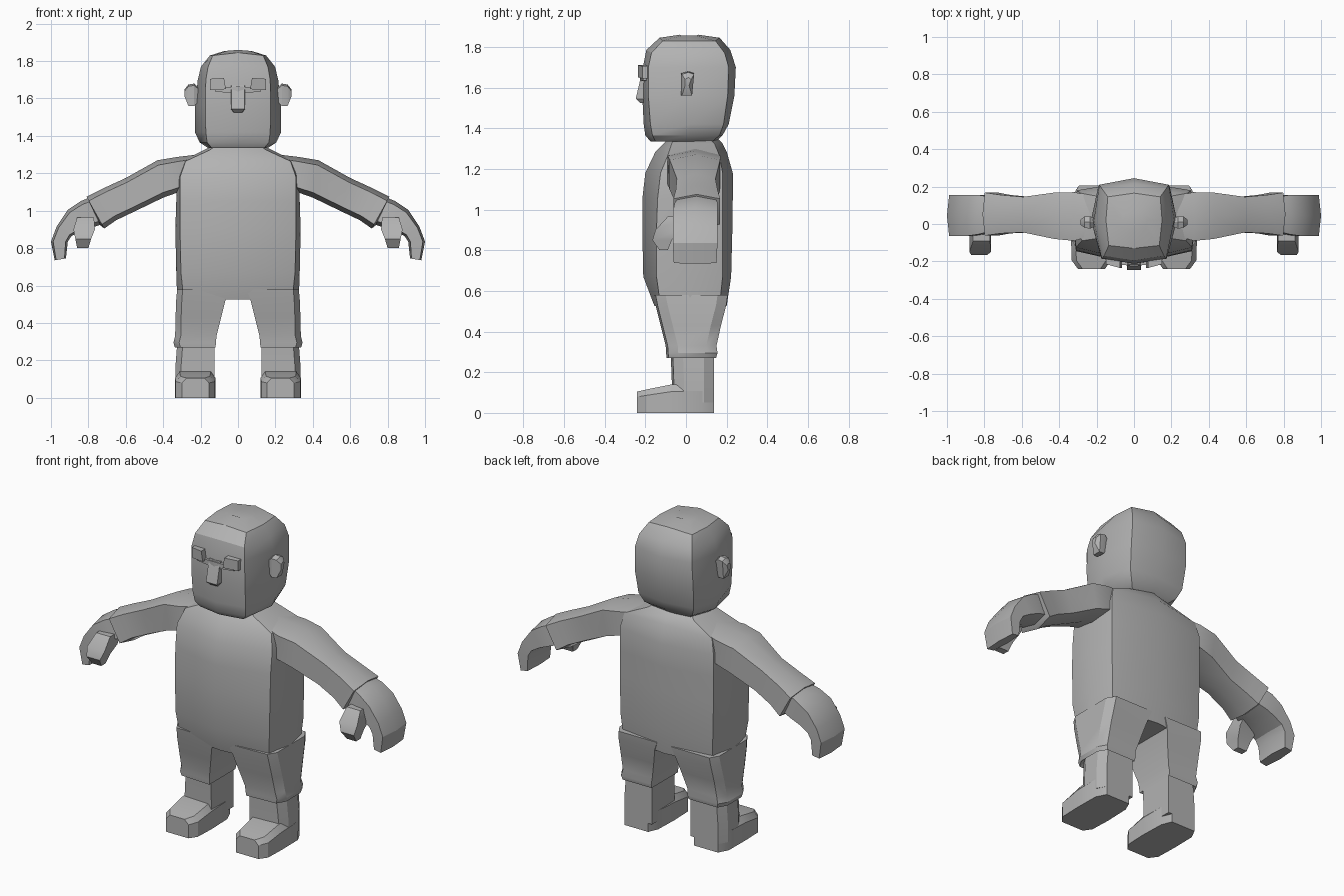
import bpy, bmesh, math

grey = bpy.data.materials.new("plain_grey")
grey.diffuse_color = (0.45, 0.45, 0.45, 1)


def loft(name, rings, angle=30):
    """Skin a closed solid through rings that have equal point counts."""
    bm = bmesh.new()
    loops = [[bm.verts.new(p) for p in r] for r in rings]
    n = len(loops[0])
    for a, b in zip(loops, loops[1:]):
        for i in range(n):
            j = (i + 1) % n
            bm.faces.new((a[i], a[j], b[j], b[i]))
    bm.faces.new(loops[0][::-1])
    bm.faces.new(loops[-1])
    bmesh.ops.recalc_face_normals(bm, faces=bm.faces)
    me = bpy.data.meshes.new(name)
    bm.to_mesh(me)
    bm.free()
    me.materials.append(grey)
    ob = bpy.data.objects.new(name, me)
    bpy.context.collection.objects.link(ob)
    bpy.ops.object.select_all(action='DESELECT')
    ob.select_set(True)
    bpy.context.view_layer.objects.active = ob
    bpy.ops.object.shade_smooth_by_angle(angle=math.radians(angle))
    return ob


def pair(name, rings, angle=30):
    """Build a part on +x and its mirror image on -x."""
    loft(name + "_right", rings, angle)
    loft(name + "_left", [[(-x, y, z) for x, y, z in r] for r in rings], angle)


def body_ring(z, fc, fx, fy, sx, bx, by, bc, drop=0):
    """Symmetric ring: front centre, front corner, side, back corner, back centre."""
    half = [(fx, fy, z - drop), (sx, 0.02, z - drop), (bx, by, z - drop)]
    return ([(0, fc, z)] + half + [(0, bc, z)]
            + [(-x, y, h) for x, y, h in half[::-1]])


# Head
loft("head", [body_ring(*r) for r in [
    (1.335, -.175, .14, -.15, .16, .12, .13, .15),
    (1.365, -.20, .165, -.165, .205, .155, .165, .18),
    (1.42, -.208, .172, -.175, .23, .18, .185, .21),
    (1.56, -.215, .175, -.185, .23, .19, .205, .238),
    (1.70, -.212, .172, -.185, .215, .185, .21, .245),
    (1.785, -.195, .16, -.17, .198, .172, .19, .218, .015),
    (1.845, -.13, .135, -.115, .15, .14, .145, .165, .015),
    (1.86, -.03, .06, -.02, .07, .06, .05, .06, .005)]], 32)

# Torso
loft("torso", [body_ring(*r) for r in [
    (.525, -.155, .29, -.125, .325, .29, .165, .20),
    (.67, -.21, .305, -.145, .33, .30, .18, .222),
    (.90, -.215, .31, -.145, .335, .305, .18, .228),
    (1.05, -.215, .31, -.14, .33, .305, .18, .23),
    (1.18, -.20, .31, -.125, .325, .305, .18, .23),
    (1.285, -.15, .28, -.09, .305, .285, .165, .20, .02),
    (1.325, -.11, .15, -.07, .18, .15, .14, .18),
    (1.345, -.09, .12, -.06, .14, .12, .12, .16)]])


def leg_ring(z, xi, xo, yf, yb, c=.03):
    return [(xi, yf, z), (xo - c, yf + .01, z), (xo, yf + .06, z),
            (xo, yb - .05, z), (xo - c, yb, z), (xi, yb, z)]


# Trouser legs with a flared cuff
pair("trouser_leg", [leg_ring(*r) for r in [
    (.285, .125, .325, -.075, .135), (.27, .12, .338, -.095, .148),
    (.295, .118, .345, -.098, .155), (.33, .115, .336, -.10, .15),
    (.43, .09, .334, -.125, .172), (.53, .065, .33, -.15, .198),
    (.58, .045, .325, -.16, .205)]])

# Shins
pair("shin", [leg_ring(*r) for r in [
    (.05, .125, .335, -.07, .138), (.16, .125, .335, -.07, .138),
    (.29, .125, .325, -.075, .138)]])

# Feet, skinned from heel to toe
def foot_ring(y, xi, xo, top):
    return [(xi, y, 0), (xo, y, 0), (xo, y, top * .75), (xo - .025, y, top),
            (xi + .025, y, top), (xi, y, top * .75)]


pair("foot", [foot_ring(*r) for r in [
    (.138, .15, .305, .14), (.08, .125, .335, .145), (-.07, .12, .337, .14),
    (-.195, .125, .333, .115), (-.24, .155, .30, .105)]])


def arm_ring(tx, tz, bx, bz, y0, y1, t=.13):
    """Six-sided section between an upper and a lower point."""
    def at(f, y):
        return (tx + (bx - tx) * f, y, tz + (bz - tz) * f)
    m = (y0 + y1) / 2
    return [at(0, m), at(t, y0), at(1 - t, y0), at(1, m), at(1 - t, y1), at(t, y1)]


# Sleeves
pair("arm", [arm_ring(*r) for r in [
    (.22, 1.30, .24, 1.13, -.06, .15), (.32, 1.288, .315, 1.10, -.09, .17),
    (.43, 1.27, .40, 1.07, -.08, .168), (.60, 1.175, .545, 1.00, -.045, .145),
    (.72, 1.12, .65, .95, -.05, .155), (.81, 1.075, .715, .905, -.062, .168),
    (.80, 1.06, .735, .92, -.045, .15)]])

# Mitten hands with curled fingers
pair("hand", [arm_ring(*r) for r in [
    (.78, 1.075, .72, .93, -.04, .145), (.84, 1.052, .78, .91, -.055, .155),
    (.91, 1.005, .835, .89, -.065, .155), (.97, .915, .89, .865, -.065, .155),
    (1.0, .835, .91, .835, -.065, .155), (.98, .735, .92, .745, -.06, .15)]])

# Thumbs
pair("thumb", [[(x0, y0, z), (x1, y0, z), (x1, y1, z), (x0, y1, z)]
               for x0, x1, y0, y1, z in [
    (.80, .86, -.13, -.09, .80), (.785, .87, -.165, -.07, .85),
    (.765, .88, -.15, -.03, .90), (.77, .86, -.09, .02, .965)]])

# Ears: narrow at the head, wide middle, small outer face
pair("ear", [[(x + s, y0, z0), (x, y1, z0), (x, y1 + .01, z1), (x + s, .012, z1 + .01),
              (x, y0, z1)] for x, s, y0, y1, z0, z1 in [
    (.20, 0, -.01, .02, 1.59, 1.64), (.235, 0, -.025, .03, 1.56, 1.67),
    (.265, .0, -.02, .03, 1.56, 1.665), (.285, .0, -.005, .015, 1.61, 1.64)]])

# Brow blocks
pair("brow", [[(.065, y, 1.65), (.15, y + b, 1.645), (.15, y + b, 1.705),
               (.075, y, 1.71)] for y, b in [(-.17, .01), (-.235, .02)]])

# Nose with a thin bridge running under the brows
loft("nose", [[(-w, -.17, z), (w, -.17, z), (w * .9, y, z), (-w * .9, y, z)]
              for w, y, z in [(.025, -.225, 1.525), (.04, -.247, 1.545),
                              (.04, -.225, 1.64), (.04, -.215, 1.67)]])
pair("nose_bridge", [[(0, y, 1.63), (.12, y + b, 1.635), (.12, y + b, 1.655),
                      (0, y, 1.665)] for y, b in [(-.17, .01), (-.226, .015)]])
